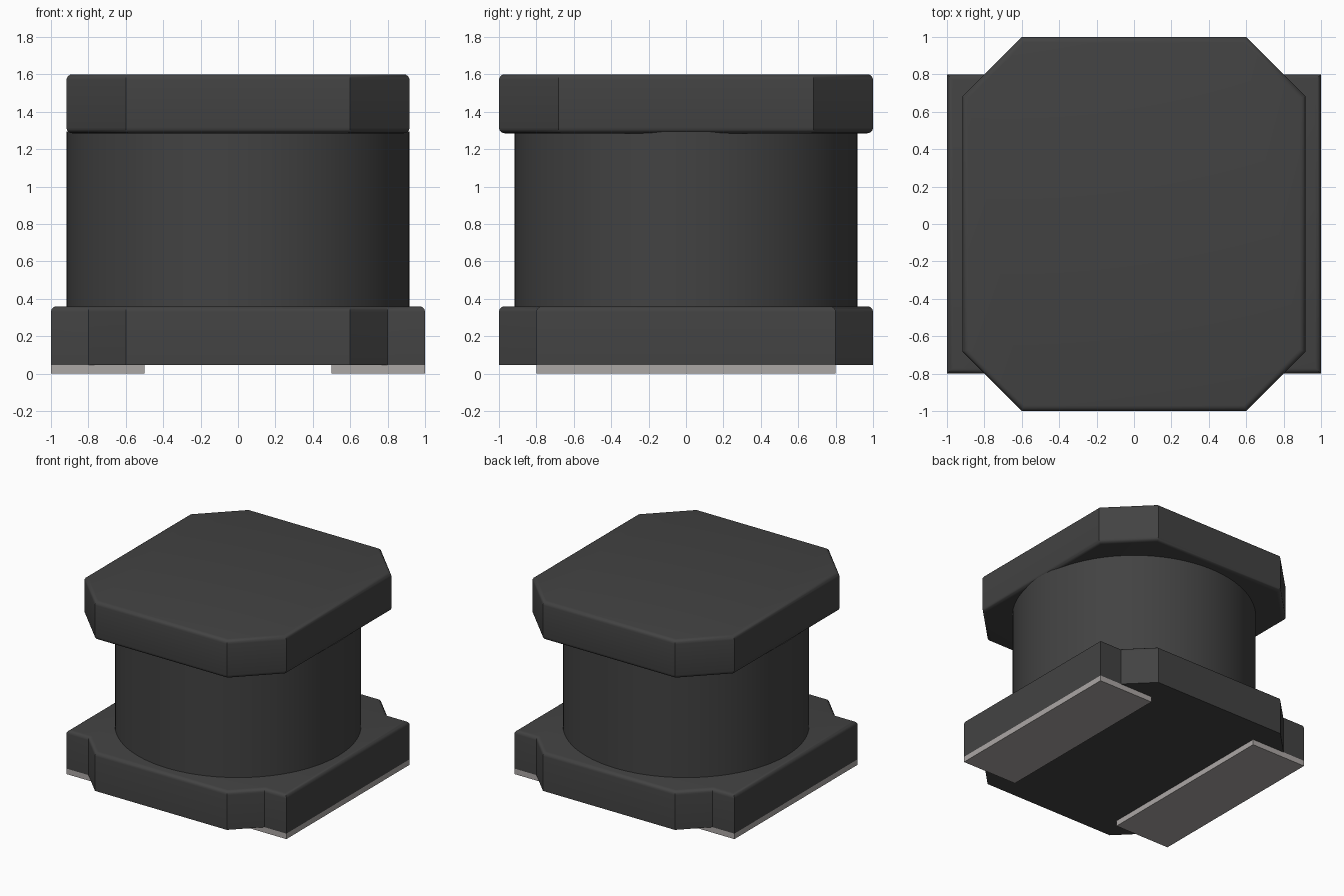
import bpy, bmesh, math

cube = bpy.data.objects.get("Cube")
if cube:
    bpy.data.objects.remove(cube, do_unlink=True)


def material(name, color):
    m = bpy.data.materials.new(name)
    m.use_nodes = True
    m.diffuse_color = color
    bsdf = m.node_tree.nodes["Principled BSDF"]
    bsdf.inputs["Base Color"].default_value = color
    bsdf.inputs["Roughness"].default_value = 0.6
    return m


ferrite = material("dark grey ferrite", (0.055, 0.055, 0.055, 1))
metal = material("light grey metal", (0.41, 0.385, 0.375, 1))


def prism(name, outline, z0, z1, mat, round_levels=(), radius=0.03):
    """Extrude an outline upward and round the rims at the given heights."""
    bm = bmesh.new()
    face = bm.faces.new([bm.verts.new((x, y, z0)) for x, y in outline])
    top = bmesh.ops.extrude_face_region(bm, geom=[face])["geom"]
    bmesh.ops.translate(bm, vec=(0, 0, z1 - z0),
                        verts=[g for g in top if isinstance(g, bmesh.types.BMVert)])
    bmesh.ops.recalc_face_normals(bm, faces=bm.faces)
    rims = [e for e in bm.edges
            if any(all(abs(v.co.z - z) < 1e-4 for v in e.verts) for z in round_levels)]
    if rims:
        bmesh.ops.bevel(bm, geom=rims, offset=radius, offset_type='OFFSET',
                        segments=4, profile=0.5, affect='EDGES')
    me = bpy.data.meshes.new(name)
    bm.to_mesh(me)
    bm.free()
    me.materials.append(mat)
    ob = bpy.data.objects.new(name, me)
    bpy.context.collection.objects.link(ob)
    bpy.ops.object.select_all(action='DESELECT')
    ob.select_set(True)
    bpy.context.view_layer.objects.active = ob
    bpy.ops.object.shade_smooth_by_angle(angle=math.radians(30))
    return ob


def four_way(corner):
    """Mirror one corner's points (+x +y, counterclockwise) into all quadrants."""
    back = corner[::-1]
    return (corner + [(-x, y) for x, y in back]
            + [(-x, -y) for x, y in corner] + [(x, -y) for x, y in back])


# Base flange: notched octagon with a rounded upper rim
prism("base_flange", four_way([(1, 0.8), (0.8, 0.8), (0.6, 1)]),
      0.045, 0.36, ferrite, [0.36])

# Top flange: chamfered square, rounded above and below
prism("top_flange", four_way([(0.917, 0.683), (0.6, 1)]),
      1.285, 1.6, ferrite, [1.285, 1.6])

# Round winding between the flanges
circle = [(0.917 * math.cos(math.tau * i / 96), 0.917 * math.sin(math.tau * i / 96))
          for i in range(96)]
prism("winding", circle, 0.35, 1.295, ferrite)

# Solder pads under the two sides
for side, s in (("left", 1), ("right", -1)):
    prism(side + "_pad", [(0.5 * s, -0.8), (s, -0.8), (s, 0.8), (0.5 * s, 0.8)],
          0, 0.045, metal)
